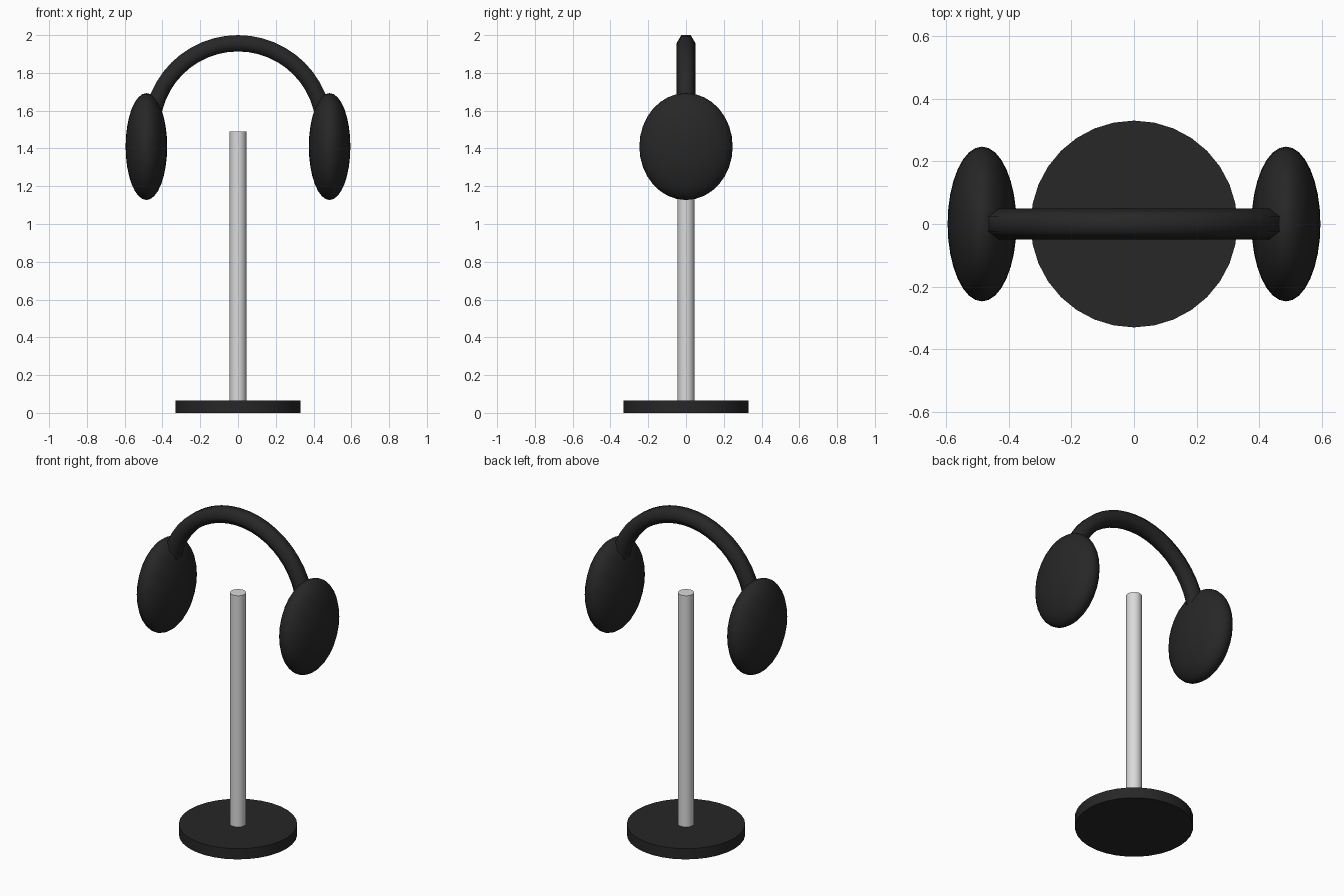
import bpy
import bmesh
import math

cube = bpy.data.objects.get("Cube")
if cube:
    bpy.data.objects.remove(cube, do_unlink=True)


def material(name, rgb):
    mat = bpy.data.materials.new(name)
    mat.use_nodes = True
    mat.diffuse_color = (*rgb, 1)
    mat.node_tree.nodes["Principled BSDF"].inputs["Base Color"].default_value = (*rgb, 1)
    return mat


black = material("matte_black", (0.02, 0.02, 0.02))
silver = material("silver", (0.7, 0.7, 0.7))


def finish(name, mat, angle=40):
    obj = bpy.context.object
    obj.name = name
    obj.data.materials.append(mat)
    bpy.ops.object.transform_apply(location=False, rotation=False, scale=True)
    bpy.ops.object.shade_smooth_by_angle(angle=math.radians(angle))
    return obj


def cylinder(name, mat, radius, bottom, top, sides):
    bpy.ops.mesh.primitive_cylinder_add(vertices=sides, radius=radius, depth=top - bottom,
                                        location=(0, 0, (bottom + top) / 2))
    return finish(name, mat)


# Stand
BASE_TOP, POLE_TOP = 0.066, 1.49
cylinder("stand_base", black, 0.33, 0, BASE_TOP, 32)
cylinder("stand_pole", silver, 0.045, BASE_TOP, POLE_TOP, 16)

# Ear cups
for side, name in ((1, "left_ear_cup"), (-1, "right_ear_cup")):
    bpy.ops.mesh.primitive_uv_sphere_add(segments=32, ring_count=16, radius=1,
                                         location=(side * 0.485, 0, 1.41))
    bpy.context.object.scale = (0.11, 0.247, 0.283)
    finish(name, black)

# Headband: a six-sided tube swept over a half circle
TUBE, CENTRE_Z = 0.05, 1.5
ARC = 2 - CENTRE_Z - TUBE * math.cos(math.pi / 6)
STEPS, SIDES = 24, 6
bm = bmesh.new()
rings = []
for i in range(STEPS + 1):
    a = math.pi * i / STEPS
    ring = []
    for k in range(SIDES):
        t = math.tau * k / SIDES
        r = ARC + TUBE * math.sin(t)
        ring.append(bm.verts.new((r * math.cos(a), TUBE * math.cos(t), CENTRE_Z + r * math.sin(a))))
    rings.append(ring)
for low, high in zip(rings, rings[1:]):
    for k in range(SIDES):
        n = (k + 1) % SIDES
        bm.faces.new((low[k], low[n], high[n], high[k]))
bm.faces.new(rings[0])
bm.faces.new(rings[-1])
bmesh.ops.recalc_face_normals(bm, faces=bm.faces)
mesh = bpy.data.meshes.new("headband")
bm.to_mesh(mesh)
bm.free()
band = bpy.data.objects.new("headband", mesh)
bpy.context.collection.objects.link(band)
bpy.ops.object.select_all(action="DESELECT")
band.select_set(True)
bpy.context.view_layer.objects.active = band
finish("headband", black, 65)
